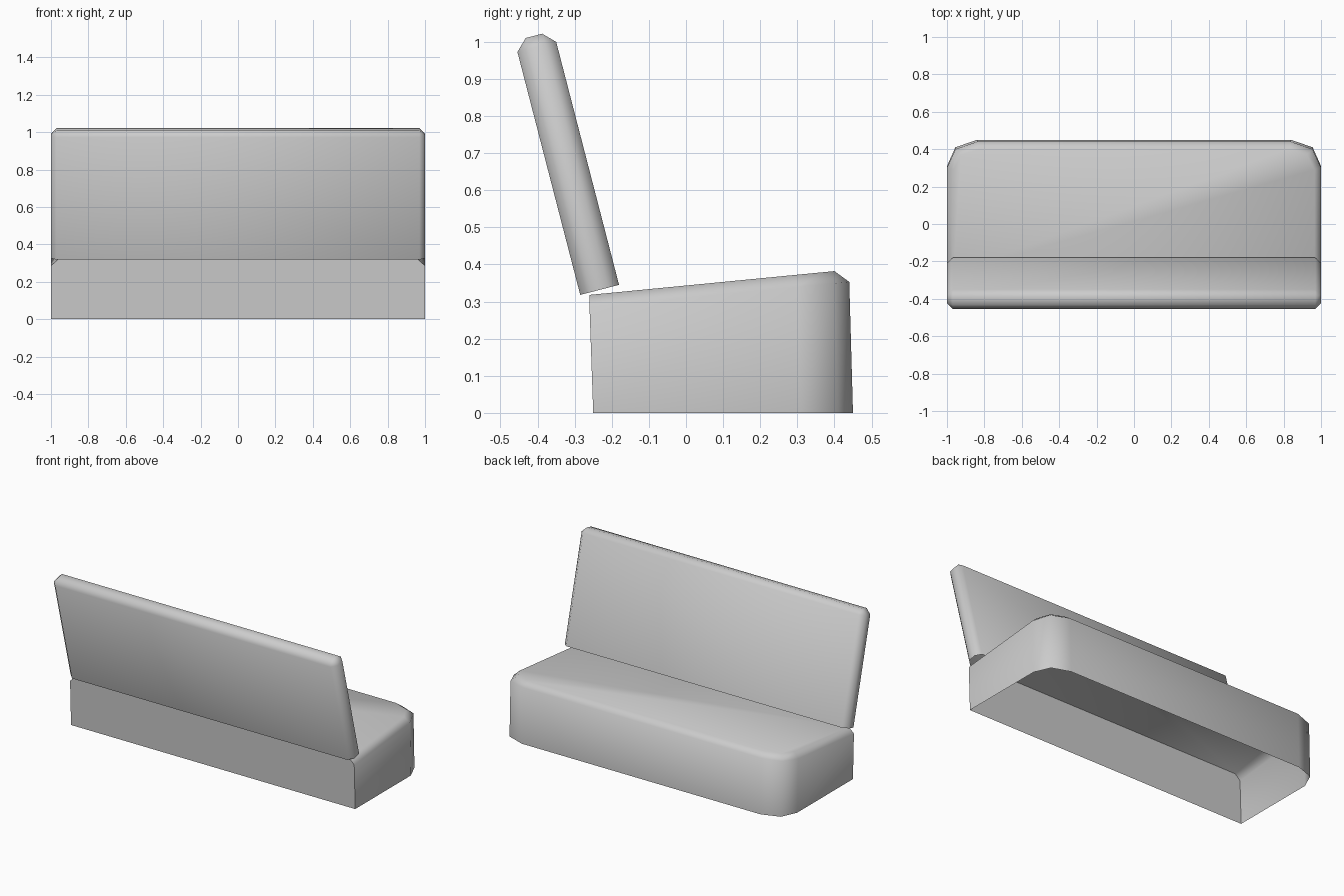
import bpy, bmesh, math
from mathutils import Matrix, Vector

if "Cube" in bpy.data.objects:
    bpy.data.objects.remove(bpy.data.objects["Cube"], do_unlink=True)

grey = bpy.data.materials.new("light_grey")
grey.use_nodes = True
colour = (0.6, 0.6, 0.6, 1)
grey.diffuse_color = colour
grey.node_tree.nodes["Principled BSDF"].inputs["Base Color"].default_value = colour


def finish(bm, name):
    """Turn a bmesh into a smooth-shaded object with sharp hard corners."""
    bmesh.ops.recalc_face_normals(bm, faces=bm.faces)
    mesh = bpy.data.meshes.new(name)
    bm.to_mesh(mesh)
    bm.free()
    obj = bpy.data.objects.new(name, mesh)
    bpy.context.collection.objects.link(obj)
    mesh.materials.append(grey)
    bpy.ops.object.select_all(action="DESELECT")
    obj.select_set(True)
    bpy.context.view_layer.objects.active = obj
    bpy.ops.object.shade_smooth_by_angle(angle=math.radians(60))
    return obj


def mirrored(half):
    """Complete an open outline from its +x half."""
    return half + [(-x, y) for x, y in reversed(half)]


# Seat: hollow shell, open below, rounded front corners, sloping chamfered top
base = mirrored([(1, -0.25), (1, 0.31), (0.955, 0.41), (0.84, 0.45)])
rim = [(x, y - 0.01) for x, y in base]
top = mirrored([(0.965, -0.26), (0.965, 0.29), (0.925, 0.37), (0.83, 0.40)])
SLOPE = 0.097

bm = bmesh.new()
rings = [
    [bm.verts.new((x, y, 0)) for x, y in base],
    [bm.verts.new((x, y, 0.285 + SLOPE * (y + 0.26))) for x, y in rim],
    [bm.verts.new((x, y, 0.318 + SLOPE * (y + 0.26))) for x, y in top],
]
for low, high in zip(rings, rings[1:]):
    for i in range(len(low) - 1):
        bm.faces.new((low[i], low[i + 1], high[i + 1], high[i]))
bm.faces.new(rings[2])
# flat wall closing the straight side
bm.faces.new([r[0] for r in rings] + [r[-1] for r in reversed(rings)])
finish(bm, "seat")

# Backrest: chamfered slab, open underneath, leaning away from the seat
THICK, HEIGHT = 0.108, 0.707
bm = bmesh.new()
bmesh.ops.create_cube(bm, size=1)
bmesh.ops.scale(bm, vec=(2, THICK, HEIGHT), verts=bm.verts)
bmesh.ops.translate(bm, vec=(0, THICK / 2, HEIGHT / 2), verts=bm.verts)
bm.normal_update()
bmesh.ops.delete(bm, geom=[f for f in bm.faces if f.normal.z < -0.5],
                 context="FACES_ONLY")
bmesh.ops.bevel(bm, geom=[e for e in bm.edges if not e.is_boundary],
                offset=0.031, offset_type="OFFSET", segments=1,
                affect="EDGES", clamp_overlap=True)
lean = Matrix.Translation(Vector((0, -0.285, 0.318)))
lean = lean @ Matrix.Rotation(math.radians(14.5), 4, "X")
bmesh.ops.transform(bm, matrix=lean, verts=bm.verts)
finish(bm, "backrest")
